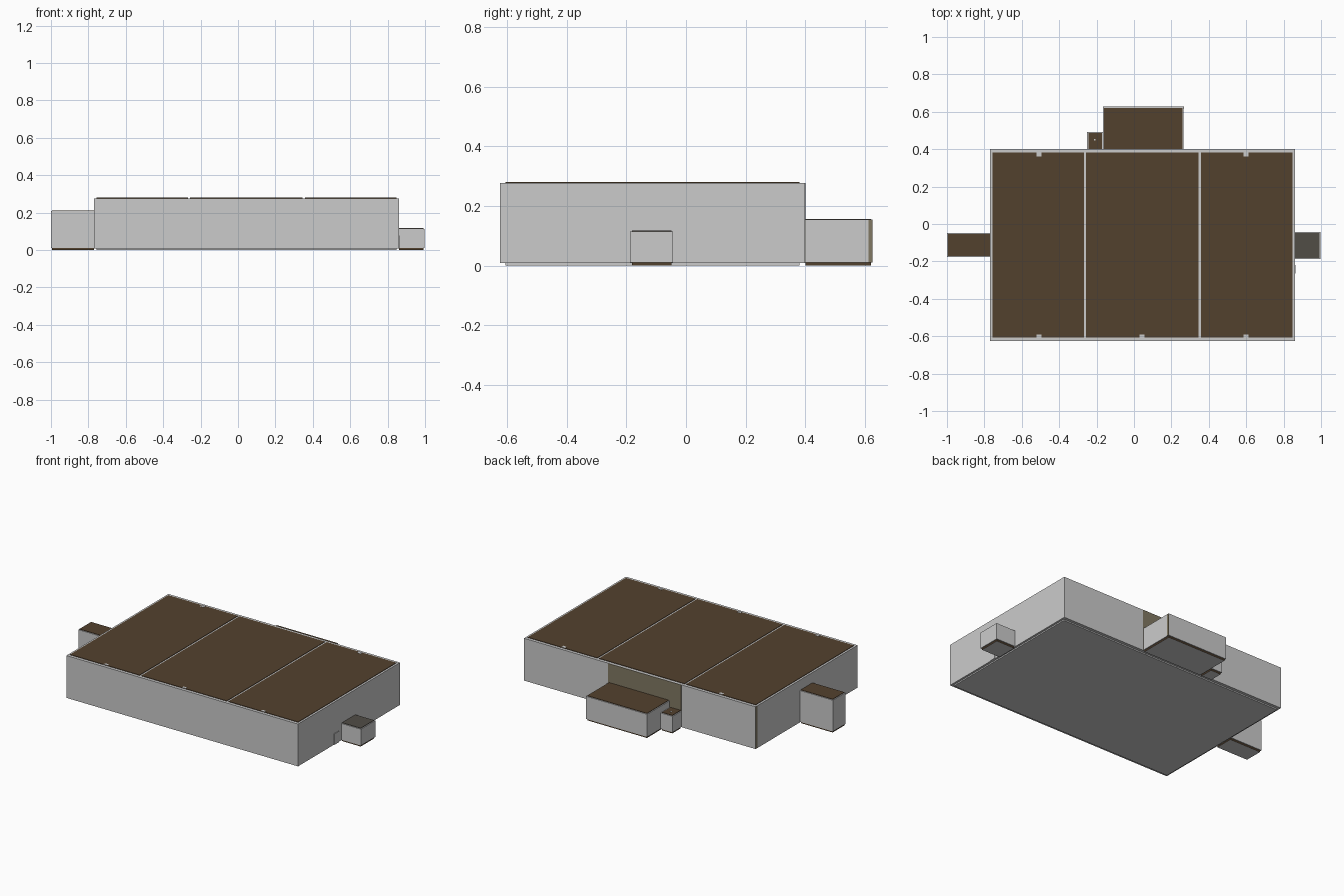
import bpy, bmesh

if "Cube" in bpy.data.objects:
    bpy.data.objects.remove(bpy.data.objects["Cube"])

def material(name, r, g, b):
    m = bpy.data.materials.new(name)
    m.diffuse_color = (r, g, b, 1)
    m.use_nodes = True
    m.node_tree.nodes["Principled BSDF"].inputs["Base Color"].default_value = m.diffuse_color
    return m

GREY = material("pale grey wall", 0.60, 0.60, 0.60)
BROWN = material("brown roof", 0.086, 0.053, 0.027)
OLIVE = material("olive wall", 0.22, 0.19, 0.125)
SLATE = material("dark grey roof", 0.083, 0.075, 0.062)

def box(name, x, y, z, mat, second=None, rule=None):
    """Box from (min, max) ranges; faces whose normal meets the rule get the second material."""
    bm = bmesh.new()
    bmesh.ops.create_cube(bm, size=1)
    for v in bm.verts:
        v.co = [r[0] if c < 0 else r[1] for c, r in zip(v.co, (x, y, z))]
    bm.normal_update()
    for f in bm.faces:
        if rule and rule(f.normal):
            f.material_index = 1
    me = bpy.data.meshes.new(name)
    bm.to_mesh(me)
    bm.free()
    me.materials.append(mat)
    if second:
        me.materials.append(second)
    ob = bpy.data.objects.new(name, me)
    bpy.context.collection.objects.link(ob)
    return ob

def facing_down(n):
    return n.z < -0.5

def annex(name, x, y, top, open_side, roof, t=0.006):
    """Small thin-walled block, open against the main hall, with floor and roof slabs."""
    z = (0.01, top - 0.003)
    sides = {
        "left": ((x[0], x[0] + t), y),
        "right": ((x[1] - t, x[1]), y),
        "front": (x, (y[0], y[0] + t)),
        "back": (x, (y[1] - t, y[1])),
    }
    # trim the inner ends so walls meet without overlapping
    ix, iy = [x[0], x[1]], [y[0], y[1]]
    for s, (wx, wy) in sides.items():
        if s == open_side:
            continue
        if s in ("left", "right"):
            wy = (y[0] + (0 if open_side == "front" else t), y[1] - t)
        box(f"{name}_{s}_wall", wx, wy, z, GREY)
        if s == "left": ix[0] += t
        if s == "right": ix[1] -= t
        if s == "front": iy[0] += t
        if s == "back": iy[1] -= t
    box(f"{name}_floor", ix, iy, (0, 0.01), BROWN, GREY, facing_down)
    box(f"{name}_roof", ix, iy, (top - 0.012, top), roof, GREY, facing_down)

# main hall outer walls
X0, X1, Y0, Y1 = -0.77, 0.86, -0.625, 0.40
TX, TY = 0.013, 0.019
WZ = (0.008, 0.277)
box("front_wall", (X0, X1), (Y0, Y0 + TY), WZ, GREY)
box("back_wall", (X0, X1), (Y1 - TY, Y1), WZ, GREY, OLIVE, lambda n: n.x < -0.5)
box("left_wall", (X0, X0 + TX), (Y0 + TY, Y1 - TY), WZ, GREY)
box("right_wall", (X1 - TX, X1), (Y0 + TY, Y1 - TY), WZ, GREY)

# olive section of the back wall
box("olive_wall_panel", (-0.248, 0.268), (Y1 - 0.004, Y1 + 0.002), (0.009, 0.2765), OLIVE)

# floor slab and partitions between the three bays
IY = (Y0 + TY, Y1 - TY)
box("main_floor", (X0 + TX, X1 - TX), IY, (0, 0.01), GREY)
splits = (-0.262, 0.351)
for i, s in enumerate(splits):
    box(f"partition_{i + 1}", (s - 0.006, s + 0.006), IY, (0.01, 0.277), GREY)

# three roof panels
edges = [X0 + TX, splits[0] - 0.006, splits[0] + 0.006,
         splits[1] - 0.006, splits[1] + 0.006, X1 - TX]
for i in range(3):
    box(f"roof_panel_{i + 1}", (edges[2 * i], edges[2 * i + 1]), IY,
        (0.265, 0.280), BROWN, GREY, facing_down)

# pilasters showing through the roof edge
for x in (-0.508, 0.042, 0.598):
    box("front_pilaster", (x - 0.013, x + 0.013), (IY[0], IY[0] + 0.016), (0.01, 0.281), GREY)
for x in (-0.508, 0.598):
    box("back_pilaster", (x - 0.013, x + 0.013), (IY[1] - 0.020, IY[1]), (0.01, 0.281), GREY)

# annexes around the hall
annex("left_annex", (-1.0, X0), (-0.177, -0.048), 0.212, "right", BROWN)
annex("right_annex", (X1, 0.997), (-0.188, -0.043), 0.117, "left", SLATE)
annex("back_annex", (-0.166, 0.265), (Y1 + 0.002, 0.627), 0.157, "front", BROWN)
annex("small_back_annex", (-0.25, -0.166), (Y1 + 0.002, 0.492), 0.115, "front", BROWN)

# small details: olive wall end, roof post, side plate
box("back_annex_wall_end", (0.264, 0.266), (0.614, 0.627), (0.01, 0.153), OLIVE)
box("small_roof_post", (-0.214, -0.206), (0.446, 0.454), (0.10, 0.117), GREY)
box("side_plate", (X1, X1 + 0.004), (-0.265, -0.22), (0.008, 0.078), GREY)
